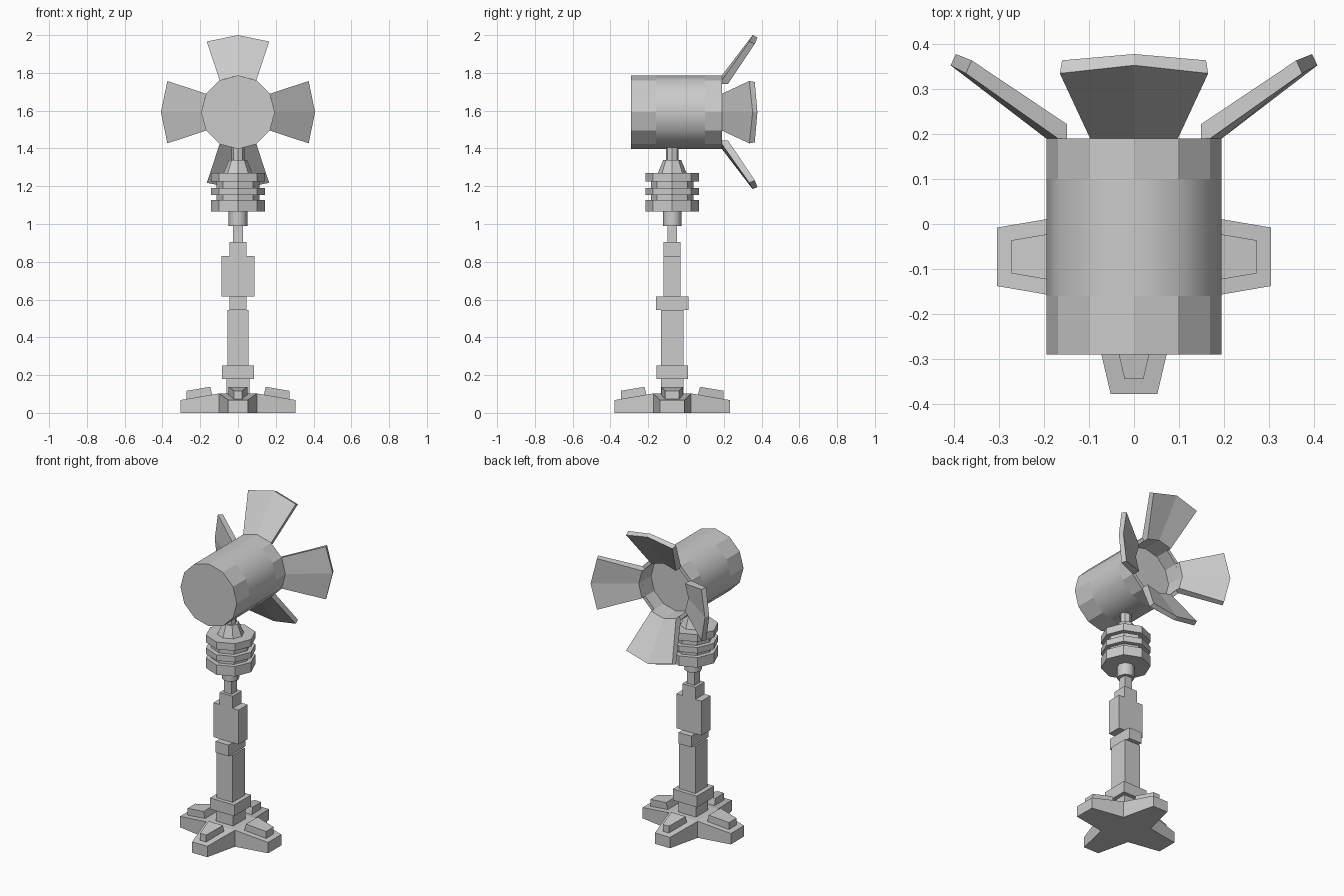
import bpy, bmesh, math
from mathutils import Matrix, Vector

if "Cube" in bpy.data.objects:
    bpy.data.objects.remove(bpy.data.objects["Cube"])

AXIS_Y = -0.073      # centre line of the stand
HEAD_Z = 1.592       # centre line of the lamp head


def finish(name, bm, matrix=Matrix()):
    bmesh.ops.recalc_face_normals(bm, faces=bm.faces)
    mesh = bpy.data.meshes.new(name)
    bm.transform(matrix)
    bm.to_mesh(mesh)
    bm.free()
    ob = bpy.data.objects.new(name, mesh)
    bpy.context.collection.objects.link(ob)
    return ob


def loft(name, rings, matrix=Matrix(), smooth_rows=(), caps=True):
    """Skin a list of closed rings, each with the same number of points."""
    bm = bmesh.new()
    rows = [[bm.verts.new(p) for p in ring] for ring in rings]
    n = len(rows[0])
    for k, (a, b) in enumerate(zip(rows, rows[1:])):
        for i in range(n):
            j = (i + 1) % n
            f = bm.faces.new((a[i], a[j], b[j], b[i]))
            f.smooth = k in smooth_rows
    if caps:
        bm.faces.new(rows[0])
        bm.faces.new(rows[-1])
    return finish(name, bm, matrix)


def lathe(name, profile, sides, matrix, smooth_rows=()):
    rings = [[(r * math.cos(math.tau * i / sides), r * math.sin(math.tau * i / sides), h)
              for i in range(sides)] for r, h in profile]
    return loft(name, rings, matrix, smooth_rows)


def block(name, hx, hy, z0, z1):
    rings = [[(-hx, -hy, z), (hx, -hy, z), (hx, hy, z), (-hx, hy, z)] for z in (z0, z1)]
    return loft(name, rings, STAND)


STAND = Matrix.Translation((0, AXIS_Y, 0))

# Cross-shaped foot: low outer tips, higher inner corners
bm = bmesh.new()
outline = []
for k in range(4):
    rot = Matrix.Rotation(k * math.pi / 2, 3, 'Z')
    w = 0.065 if k % 2 == 0 else 0.052
    for x, y, z in ((0.305, -w, 0.068), (0.305, w, 0.068), (0.1, 0.1, 0.103)):
        outline.append(rot @ Vector((x, y, z)))
top = [bm.verts.new(p) for p in outline]
low = [bm.verts.new((p.x, p.y, 0)) for p in outline]
for i in range(12):
    j = (i + 1) % 12
    bm.faces.new((low[i], low[j], top[j], top[i]))
for k in range(4):
    bm.faces.new((top[3 * k - 1], top[3 * k], top[3 * k + 1], top[3 * k + 2]))
bm.faces.new([top[i] for i in (2, 5, 8, 11)])
bm.faces.new(low)
finish("foot_cross", bm, STAND)

# Tapered pads on the foot arms
for k in range(4):
    wi, wo = (0.058, 0.037) if k % 2 == 0 else (0.05, 0.021)
    inner = [(0.135, -wi, 0.09), (0.135, wi, 0.09), (0.147, wi, 0.138), (0.147, -wi, 0.138)]
    outer = [(0.272, -wo, 0.07), (0.272, wo, 0.07), (0.272, wo, 0.117), (0.272, -wo, 0.117)]
    loft(f"foot_pad_{k + 1}", [inner, outer],
         STAND @ Matrix.Rotation(k * math.pi / 2, 4, 'Z'))

# Square column blocks
for name, hx, hy, z0, z1 in (
        ("column_base", 0.06, 0.06, 0.10, 0.18),
        ("column_collar", 0.084, 0.084, 0.18, 0.25),
        ("lower_post", 0.056, 0.06, 0.25, 0.545),
        ("cross_block", 0.045, 0.085, 0.545, 0.615),
        ("wide_block", 0.087, 0.045, 0.615, 0.83),
        ("upper_block", 0.045, 0.045, 0.83, 0.905),
        ("thin_post", 0.026, 0.026, 0.905, 0.99)):
    block(name, hx, hy, z0, z1)

# Turned swivel: sleeve, three discs, cone and stem
lathe("swivel_joint", [
    (0.05, 0.99), (0.05, 1.065), (0.142, 1.065), (0.142, 1.127), (0.113, 1.127),
    (0.113, 1.153), (0.142, 1.153), (0.142, 1.19), (0.113, 1.19), (0.113, 1.225),
    (0.142, 1.225), (0.142, 1.27), (0.076, 1.27), (0.047, 1.34), (0.034, 1.34),
    (0.034, 1.42)], 8, STAND, smooth_rows=(0,))

# Lamp head: twelve-sided can, smooth in the middle, recessed at the open end
HEAD = Matrix.Translation((0, 0, HEAD_Z)) @ Matrix.Rotation(-math.pi / 2, 4, 'X')
lathe("lamp_head", [
    (0.195, -0.29), (0.195, -0.16), (0.195, 0.10), (0.195, 0.19), (0.172, 0.19),
    (0.172, 0.10)], 12, HEAD, smooth_rows=(1,))

# Four flared flaps, creased along the middle
middle = [(0, 0.19, 0.195), (0, 0.19, 0.172), (0, 0.222, 0.172),
          (0, 0.378, 0.396), (0, 0.353, 0.408)]
side = [(0.0975, 0.19, 0.169), (0.086, 0.19, 0.149), (0.086, 0.222, 0.149),
        (0.16, 0.364, 0.361), (0.165, 0.335, 0.374)]
mirrored = [(-x, y, z) for x, y, z in side]
for k in range(4):
    loft(f"flap_{k + 1}", [mirrored, middle, side],
         Matrix.Translation((0, 0, HEAD_Z)) @ Matrix.Rotation(k * math.pi / 2, 4, 'Y'))
